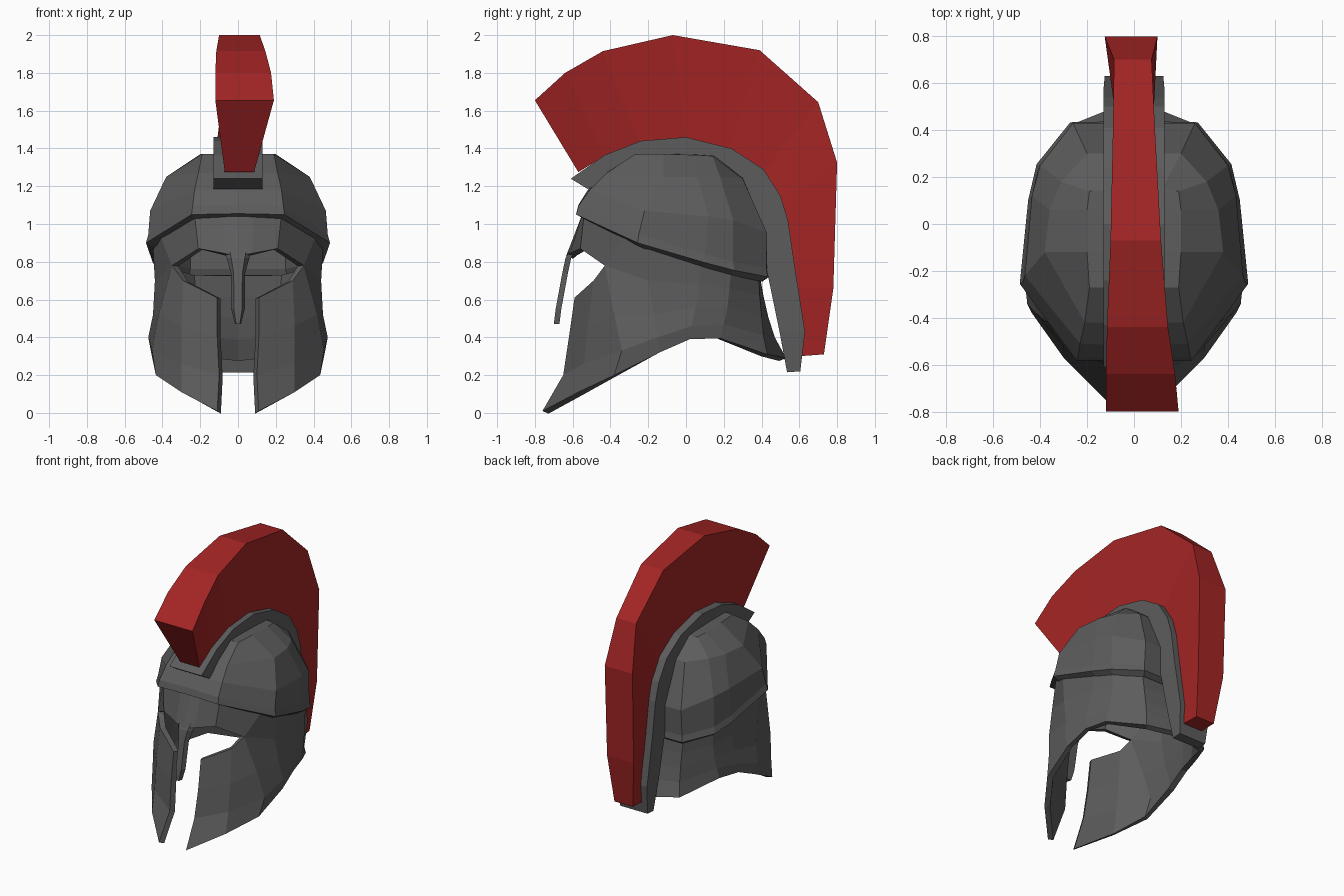
import bpy, bmesh


def make_material(name, color):
    mat = bpy.data.materials.new(name)
    mat.diffuse_color = color
    return mat


steel = make_material("dark_steel", (.108, .108, .108, 1))
red = make_material("red", (.37, .018, .018, 1))


def make_object(name, bm, mat):
    mesh = bpy.data.meshes.new(name)
    bm.to_mesh(mesh)
    bm.free()
    mesh.materials.append(mat)
    obj = bpy.data.objects.new(name, mesh)
    bpy.context.collection.objects.link(obj)
    return obj


def loft(name, rings, mat=steel):
    """Closed solid through a row of equal-sized rings."""
    bm = bmesh.new()
    rows = [[bm.verts.new(p) for p in ring] for ring in rings]
    n = len(rows[0])
    for a, b in zip(rows, rows[1:]):
        for i in range(n):
            j = (i + 1) % n
            bm.faces.new((a[i], a[j], b[j], b[i]))
    bm.faces.new(rows[0])
    bm.faces.new(rows[-1])
    bmesh.ops.recalc_face_normals(bm, faces=bm.faces)
    return make_object(name, bm, mat)


def half_shell(name, grids, thickness):
    """Patches of columns (front to back, top to bottom), mirrored and thickened."""
    bm = bmesh.new()
    for cols in grids:
        vs = [[bm.verts.new(p) for p in col] for col in cols]
        for a, b in zip(vs, vs[1:]):
            for r in range(len(a) - 1):
                bm.faces.new((a[r], a[r + 1], b[r + 1], b[r]))
    bmesh.ops.remove_doubles(bm, verts=bm.verts, dist=0.001)
    obj = make_object(name, bm, steel)
    mirror = obj.modifiers.new("Mirror", 'MIRROR')
    mirror.use_clip = True
    solid = obj.modifiers.new("Solidify", 'SOLIDIFY')
    solid.thickness = thickness
    solid.offset = -1
    return obj


# Skull dome with the raised brim at its lower edge
dome = [
    [(0, -.27, 1.37), (0, -.42, 1.275), (0, -.52, 1.18), (0, -.57, 1.10)],
    [(.19, -.27, 1.37), (.21, -.42, 1.27), (.23, -.51, 1.18), (.24, -.57, 1.095)],
    [(.20, -.12, 1.37), (.38, -.12, 1.25), (.465, -.22, 1.07), (.475, -.25, .945)],
    [(.20, .06, 1.365), (.36, .06, 1.25), (.435, .12, 1.04), (.44, .10, .84)],
    [(.19, .14, 1.36), (.31, .18, 1.25), (.40, .25, 1.02), (.405, .25, .80)],
    [(.12, .15, 1.36), (.20, .30, 1.24), (.26, .43, .95), (.265, .425, .765)],
    [(0, .15, 1.36), (0, .30, 1.25), (0, .43, .95), (0, .43, .765)],
]
for col in dome:
    x, y, z = col[0]
    col.insert(0, (0, y, z + .005))
    x, y, z = col[-1]
    col.append((x * 1.025, y * 1.02, z - .045))
    col.append((x * .94, y * .94, z - .07))
half_shell("dome", [dome], .03)

# Face guard and neck guard: forehead, cheek plates and flared rear skirt
side = [
    [(.41, -.32, .93), (.35, -.43, .78), (.42, -.38, .52), (.455, -.34, .33), (.435, -.38, .20)],
    [(.45, -.20, .87), (.44, -.20, .70), (.45, -.17, .52), (.475, -.15, .40), (.46, -.14, .32)],
    [(.42, .08, .80), (.42, .07, .68), (.43, .05, .56), (.445, .03, .46), (.44, .02, .39)],
    [(.385, .24, .76), (.38, .23, .66), (.385, .22, .56), (.39, .20, .47), (.395, .18, .395)],
    [(.25, .385, .73), (.24, .39, .62), (.235, .40, .51), (.235, .41, .41), (.25, .43, .31)],
    [(0, .39, .73), (0, .41, .62), (0, .435, .51), (0, .47, .40), (0, .53, .29)],
]
cheek = [
    [(.11, -.59, .61), (.11, -.62, .40), (.10, -.65, .20), (.11, -.76, .01)],
    [(.29, -.49, .70), (.30, -.52, .46), (.30, -.54, .26), (.30, -.57, .11)],
    side[0][1:],
]
forehead = [
    [(0, -.55, 1.05), (0, -.635, .83)],
    [(.08, -.55, 1.05), (.075, -.615, .845)],
    [(.23, -.54, 1.05), (.21, -.56, .87)],
    side[0][:2],
]
half_shell("face_and_neck_guard", [side, cheek, forehead], .04)

# Nose guard: z, front y, half width
nose = [(.87, -.61, .075), (.82, -.638, .06), (.74, -.655, .038),
        (.55, -.69, .036), (.47, -.70, .016)]
loft("nose_guard", [[(-w, y + .03, z), (-w * .6, y, z), (w * .6, y, z), (w, y + .03, z)]
                    for z, y, w in nose])

# Crest holder: outer y, z, inner y, z, half width
holder = [
    (-.61, 1.24, -.52, 1.185, .13), (-.43, 1.365, -.38, 1.25, .13),
    (-.24, 1.44, -.20, 1.33, .13), (0, 1.46, 0, 1.345, .13),
    (.24, 1.40, .17, 1.28, .13), (.41, 1.29, .28, 1.19, .13),
    (.50, 1.15, .35, 1.06, .13), (.54, 1.02, .40, .94, .13),
    (.575, .78, .425, .77, .13), (.63, .43, .495, .43, .125),
    (.605, .22, .535, .215, .11),
]
loft("crest_holder", [[(-w, y, z), (w, y, z), (w, v, u), (-w, v, u)]
                      for y, z, v, u, w in holder])

# Red plume: outer y, z, left x, right x, then inner y, z
plume = [
    (-.80, 1.655, -.12, .19, -.57, 1.275), (-.64, 1.80, -.12, .175, -.43, 1.36),
    (-.44, 1.915, -.115, .145, -.24, 1.42), (-.07, 2.0, -.10, .115, 0, 1.44),
    (.39, 1.92, -.09, .09, .23, 1.38), (.70, 1.645, -.085, .075, .40, 1.26),
    (.80, 1.325, -.125, .10, .50, 1.10), (.78, .66, -.12, .095, .57, .66),
    (.73, .31, -.08, .07, .60, .30),
]
loft("crest_plume", [[(l, y, z), (r, y, z), (.085, v, u), (-.07, v, u)]
                     for y, z, l, r, v, u in plume], red)
